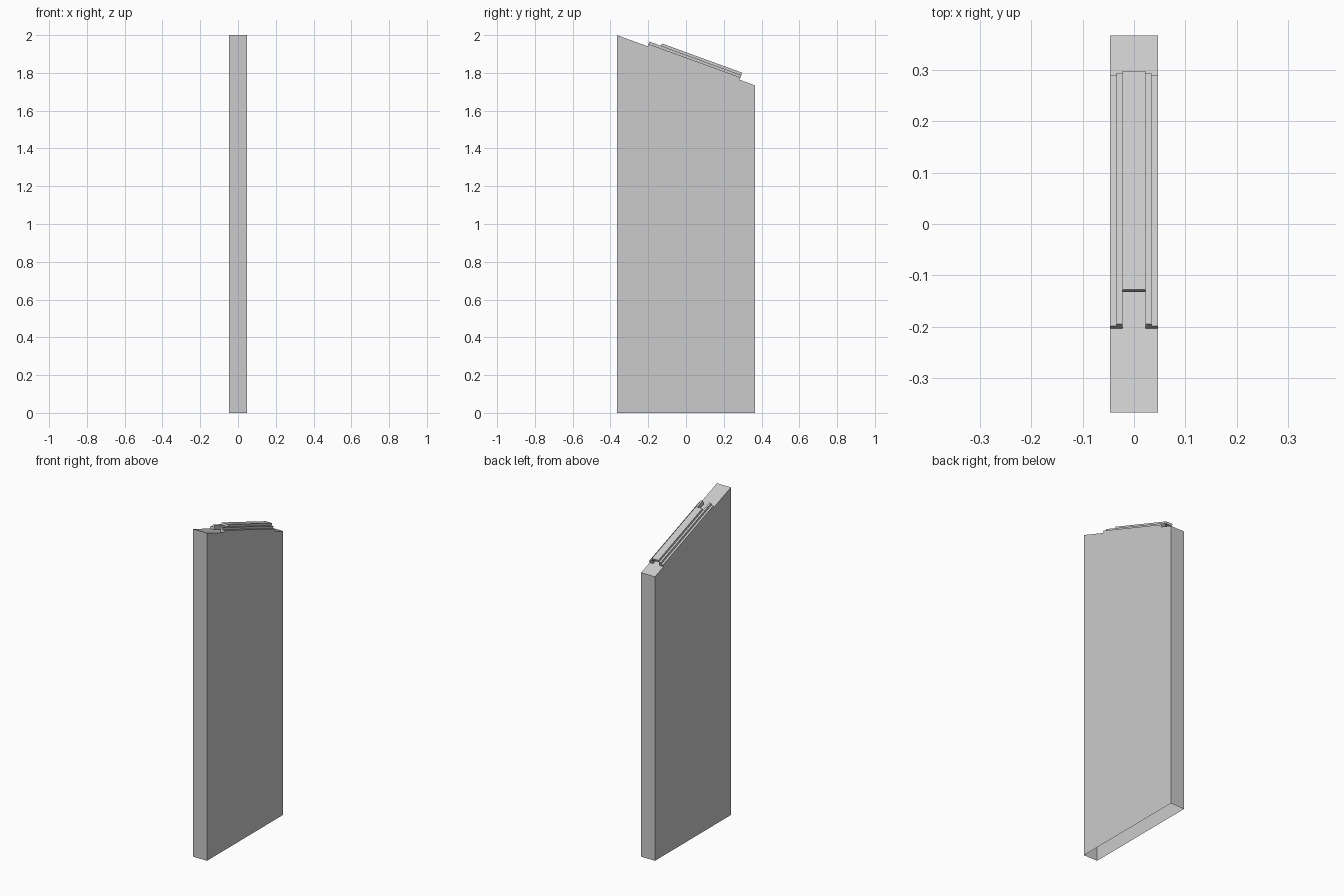
import bpy, bmesh, math

if "Cube" in bpy.data.objects:
    bpy.data.objects.remove(bpy.data.objects["Cube"])

HALF_W, HALF_D, TOP = 0.047, 0.366, 2.0
ANG = math.radians(20)          # slope of the top
STEP = 0.0133                   # height of one rail step


def on_slope(x, y, h):
    """Point raised by h at right angles above the sloping top."""
    z = TOP - (y + HALF_D) * math.tan(ANG)
    return (x, y + h * math.sin(ANG), z + h * math.cos(ANG))


def make(name, rings, caps=(True, True)):
    """Skin two matching rings of points, with optional end caps."""
    bm = bmesh.new()
    a, b = [[bm.verts.new(p) for p in r] for r in rings]
    n = len(a)
    for i in range(n):
        j = (i + 1) % n
        bm.faces.new((a[i], a[j], b[j], b[i]))
    if caps[0]:
        bm.faces.new(a[::-1])
    if caps[1]:
        bm.faces.new(b)
    bmesh.ops.recalc_face_normals(bm, faces=bm.faces)
    me = bpy.data.meshes.new(name)
    bm.to_mesh(me)
    bm.free()
    ob = bpy.data.objects.new(name, me)
    bpy.context.collection.objects.link(ob)
    return ob


def slope_bar(name, profile, y0, y1):
    """Extrude an (x, height) profile along the sloping top."""
    return make(name, [[on_slope(x, y, h) for x, h in profile] for y in (y0, y1)])


# Tall panel, open underneath, with a slanted top
plan = [(-HALF_W, -HALF_D), (HALF_W, -HALF_D), (HALF_W, HALF_D), (-HALF_W, HALF_D)]
make("panel", [[(x, y, 0) for x, y in plan],
               [on_slope(x, y, 0) for x, y in plan]], caps=(False, True))

# Stepped rails on both edges of the slanted top
for side, name in ((-1, "left_rail"), (1, "right_rail")):
    prof = [(0.022, 0), (HALF_W, 0), (HALF_W, STEP), (0.034, STEP),
            (0.034, 2 * STEP), (0.022, 2 * STEP)]
    slope_bar(name, [(side * x, h) for x, h in prof], -0.203, 0.284)

# Raised cover strip over the channel between the rails
slope_bar("cover_strip", [(-0.022, 2 * STEP), (0.022, 2 * STEP),
                          (0.022, 3 * STEP), (-0.022, 3 * STEP)], -0.141, 0.284)
